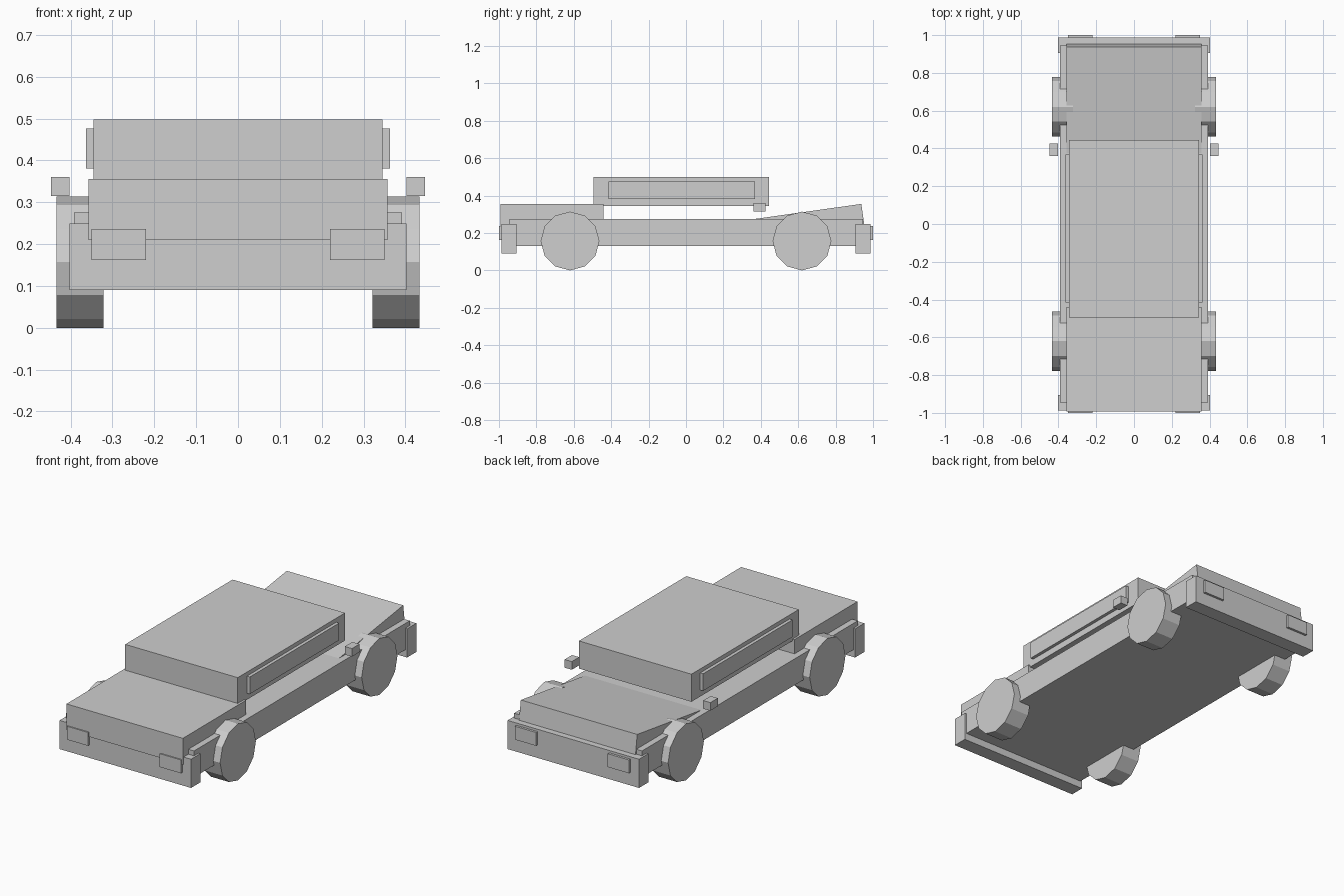
import bpy
from math import pi, atan2
from mathutils import Matrix, Vector

cube = bpy.data.objects.get("Cube")
if cube:
    bpy.data.objects.remove(cube)

# Single paint colour
paint = bpy.data.materials.new("light_grey")
paint.use_nodes = True
grey = (0.62, 0.62, 0.62, 1)
paint.diffuse_color = grey
paint.node_tree.nodes["Principled BSDF"].inputs["Base Color"].default_value = grey


def finish(name):
    obj = bpy.context.object
    obj.name = obj.data.name = name
    obj.data.materials.append(paint)
    return obj


def box(name, x, y, z):
    """Axis-aligned box from (low, high) ranges."""
    lo, hi = Vector((x[0], y[0], z[0])), Vector((x[1], y[1], z[1]))
    bpy.ops.mesh.primitive_cube_add(size=1, location=(lo + hi) / 2)
    obj = finish(name)
    obj.data.transform(Matrix.Diagonal((*(hi - lo), 1)))
    return obj


def both(half):
    return (-half, half)


# Body, boot and floating cabin
box("lower_body", both(0.392), both(0.945), (0.13, 0.276))
box("raised_deck", both(0.357), (-0.993, -0.44), (0.21, 0.355))
box("cabin", both(0.345), (-0.495, 0.445), (0.345, 0.498))

# Tilted panel, hinged where it sinks into the lower body
slope = box("sloped_deck", both(0.357), (0, 0.575), (-0.14, 0))
offset = Matrix.Translation(slope.location)
slope.data.transform(offset)
slope.location = (0, 0.368, 0.275)
slope.rotation_euler.x = atan2(0.08, 0.567)

# Bumpers and lamps at both ends
for end, sign in (("front", -1), ("rear", 1)):
    box(end + "_bumper", both(0.403), sorted((sign * 0.906, sign * 0.987)), (0.09, 0.249))
    for side, s in (("left", 1), ("right", -1)):
        box(f"{end}_{side}_lamp", sorted((s * 0.22, s * 0.35)),
            sorted((sign * 0.96, sign)), (0.162, 0.236))

# Side windows, mirrors and wheels
for side, s in (("left", 1), ("right", -1)):
    box(side + "_window", sorted((s * 0.33, s * 0.363)), (-0.415, 0.368), (0.381, 0.476))
    box(side + "_mirror", sorted((s * 0.403, s * 0.447)), (0.36, 0.425), (0.315, 0.36))
    for end, y in (("front", -0.62), ("rear", 0.62)):
        bpy.ops.mesh.primitive_cylinder_add(
            vertices=12, radius=0.157, depth=0.112,
            location=(s * 0.378, y, 0.157), rotation=(0, pi / 2, 0))
        finish(f"{end}_{side}_wheel")
